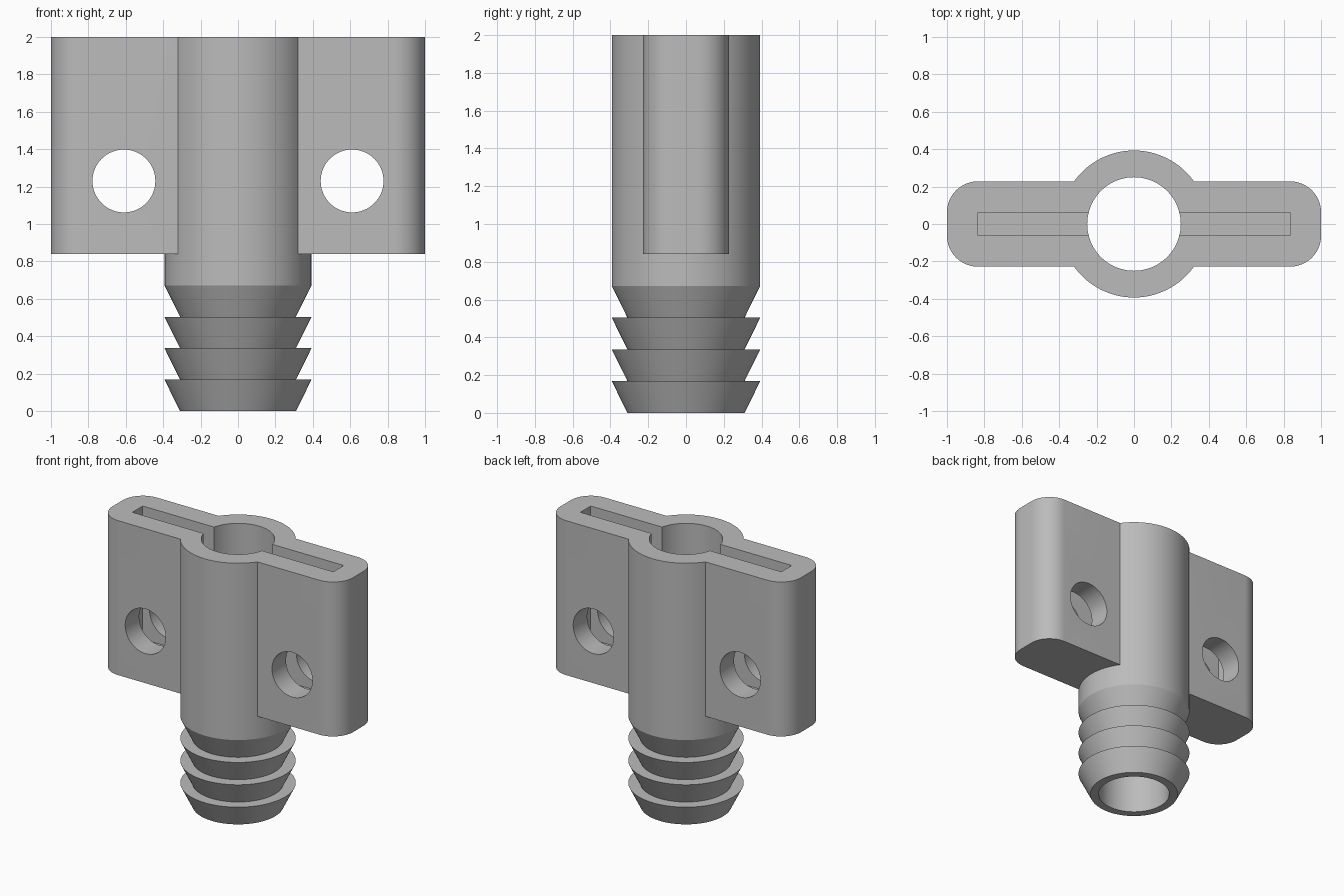
import bpy, bmesh, math

default = bpy.data.objects.get("Cube")
if default:
    bpy.data.objects.remove(default, do_unlink=True)

grey = bpy.data.materials.new("light grey plastic")
grey.use_nodes = True
colour = (0.5, 0.5, 0.5, 1)
grey.diffuse_color = colour
grey.node_tree.nodes["Principled BSDF"].inputs["Base Color"].default_value = colour


def finish(name, bm):
    bmesh.ops.recalc_face_normals(bm, faces=bm.faces)
    mesh = bpy.data.meshes.new(name)
    bm.to_mesh(mesh)
    bm.free()
    mesh.materials.append(grey)
    obj = bpy.data.objects.new(name, mesh)
    bpy.context.collection.objects.link(obj)
    return obj


def prism(name, outline, z0, z1):
    bm = bmesh.new()
    face = bm.faces.new([bm.verts.new((x, y, z0)) for x, y in outline])
    top = bmesh.ops.extrude_face_region(bm, geom=[face])["geom"]
    bmesh.ops.translate(bm, vec=(0, 0, z1 - z0),
                        verts=[v for v in top if isinstance(v, bmesh.types.BMVert)])
    return finish(name, bm)


def lathe(name, profile, sides=96):
    bm = bmesh.new()
    rings = []
    for r, z in profile:
        rings.append([bm.verts.new((r * math.cos(math.tau * i / sides),
                                    r * math.sin(math.tau * i / sides), z))
                      for i in range(sides)])
    for low, high in zip(rings, rings[1:]):
        for i in range(sides):
            j = (i + 1) % sides
            bm.faces.new((low[i], low[j], high[j], high[i]))
    bm.faces.new(rings[0])
    bm.faces.new(rings[-1])
    return finish(name, bm)


def rounded_rect(hx, hy, r, steps=12):
    points = []
    for k, (sx, sy) in enumerate([(1, 1), (-1, 1), (-1, -1), (1, -1)]):
        for i in range(steps + 1):
            a = math.pi / 2 * (k + i / steps)
            points.append((sx * (hx - r) + r * math.cos(a),
                           sy * (hy - r) + r * math.sin(a)))
    return points


def combine(target, other, operation):
    mod = target.modifiers.new(operation.lower(), "BOOLEAN")
    mod.object, mod.operation, mod.solver = other, operation, "EXACT"
    bpy.context.view_layer.update()
    graph = bpy.context.evaluated_depsgraph_get()
    mesh = bpy.data.meshes.new_from_object(target.evaluated_get(graph))
    target.modifiers.clear()
    target.data = mesh
    bpy.data.objects.remove(other, do_unlink=True)


# Barbed stem: stacked flaring cones below a plain tube
outer, neck, barb, barbs, top = 0.393, 0.31, 0.168, 4, 2.0
profile = []
for n in range(barbs):
    profile += [(neck, n * barb), (outer, (n + 1) * barb)]
profile.append((outer, top))
fitting = lathe("barbed_fitting", profile)

# Flat wings with rounded ends
wings = prism("wings", rounded_rect(1.0, 0.228, 0.165), 0.84, top)
combine(fitting, wings, "UNION")

# Slot running through both wings, open at the top
slot = prism("slot_cutter", [(-0.835, -0.062), (0.835, -0.062),
                             (0.835, 0.062), (-0.835, 0.062)], 1.0, 2.2)
combine(fitting, slot, "DIFFERENCE")

# Central bore
bore = lathe("bore_cutter", [(0.25, -0.2), (0.25, 2.3)])
combine(fitting, bore, "DIFFERENCE")

# Cross hole in each wing
for side in (-1, 1):
    hole = lathe("hole_cutter", [(0.168, -0.5), (0.168, 0.5)], 64)
    hole.rotation_euler.x = math.pi / 2
    hole.location = (side * 0.61, 0, 1.23)
    combine(fitting, hole, "DIFFERENCE")

bpy.ops.object.select_all(action="DESELECT")
fitting.select_set(True)
bpy.context.view_layer.objects.active = fitting
bpy.ops.object.shade_smooth_by_angle(angle=math.radians(25))
